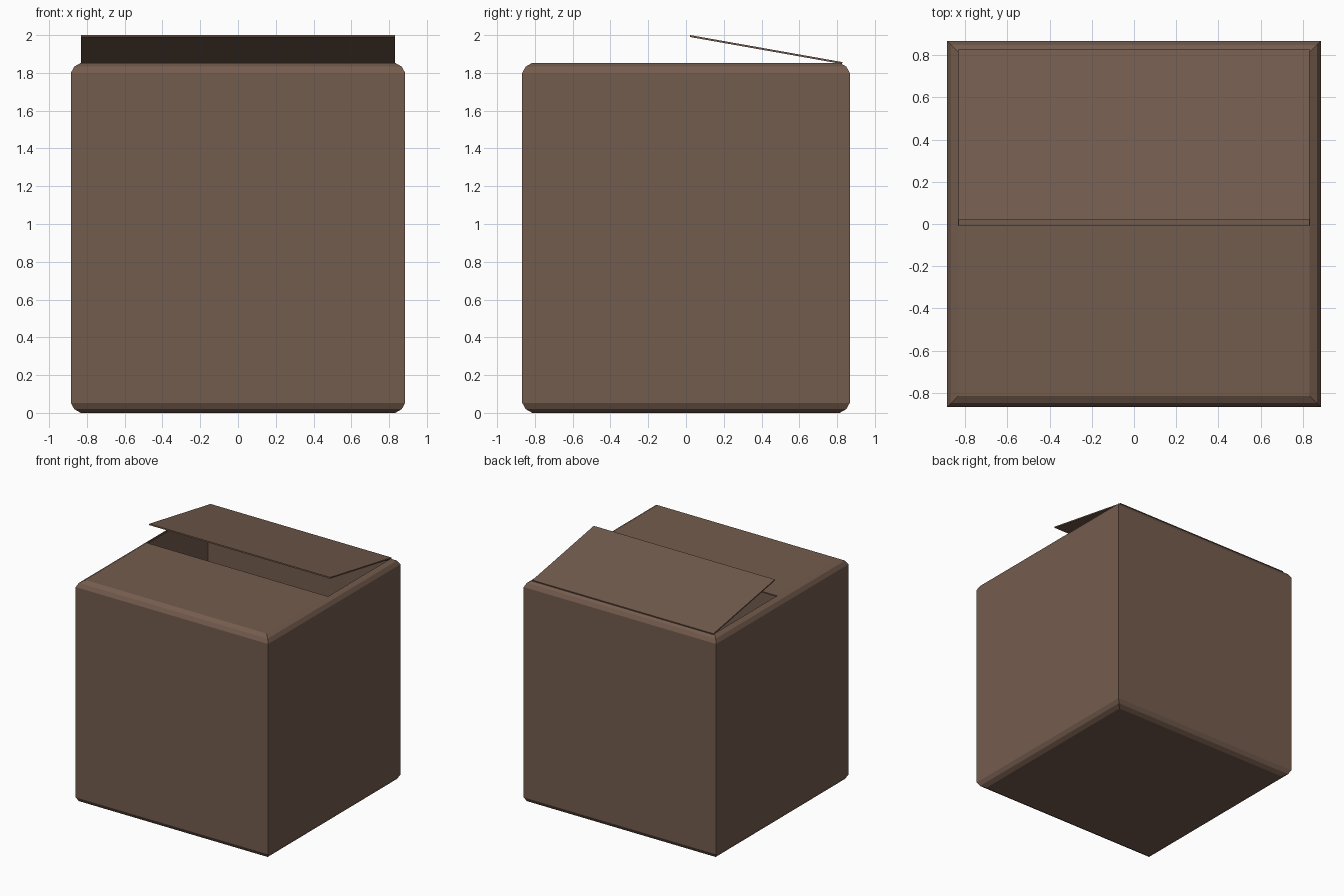
import bpy, bmesh

if "Cube" in bpy.data.objects:
    bpy.data.objects.remove(bpy.data.objects["Cube"])

# One cardboard colour
card = bpy.data.materials.new("brown cardboard")
card.diffuse_color = (0.175, 0.107, 0.076, 1)
card.use_nodes = True
card.node_tree.nodes["Principled BSDF"].inputs["Base Color"].default_value = card.diffuse_color

HX, HY, H = 0.885, 0.867, 1.853   # half width, half depth, height
FOLD = 0.053                      # inset of the folded rim


def sheet(name, bm, thick):
    """Turn a bmesh surface into a thin card part, thickened inward."""
    bmesh.ops.recalc_face_normals(bm, faces=bm.faces)
    me = bpy.data.meshes.new(name)
    bm.to_mesh(me)
    bm.free()
    me.materials.append(card)
    ob = bpy.data.objects.new(name, me)
    bpy.context.collection.objects.link(ob)
    mod = ob.modifiers.new("card thickness", 'SOLIDIFY')
    mod.thickness = thick
    mod.offset = -1
    return ob


# Box body: floor and walls lofted from rectangular rings, open on top
bm = bmesh.new()
fold = [(FOLD, 0), (0.018, 0.02), (0, 0.053)]
profile = fold + [(i, H - z) for i, z in reversed(fold)]
rings = []
for inset, z in profile:
    x, y = HX - inset, HY - inset
    rings.append([bm.verts.new(p) for p in
                  ((-x, -y, z), (x, -y, z), (x, y, z), (-x, y, z))])
bm.faces.new(rings[0])
lid = bm.faces.new(rings[-1])
for a, b in zip(rings, rings[1:]):
    for i in range(4):
        j = (i + 1) % 4
        bm.faces.new((a[i], a[j], b[j], b[i]))
bmesh.ops.recalc_face_normals(bm, faces=bm.faces)
bmesh.ops.delete(bm, geom=[lid], context='FACES_ONLY')
sheet("box_body", bm, 0.01)


# Top flaps: flat card panels between two (y, z) edges
def flap(name, near, far):
    w = HX - FOLD
    bm = bmesh.new()
    f = bm.faces.new([bm.verts.new(p) for p in
                      ((-w, *near), (w, *near), (w, *far), (-w, *far))])
    ob = sheet(name, bm, 0.01)
    if ob.data.polygons[0].normal.z < 0:
        ob.data.flip_normals()
    return ob


flap("closed_front_flap", (-HY + FOLD, H), (-0.007, H))
flap("raised_back_flap", (0.022, 2.0), (0.828, H + 0.004))
